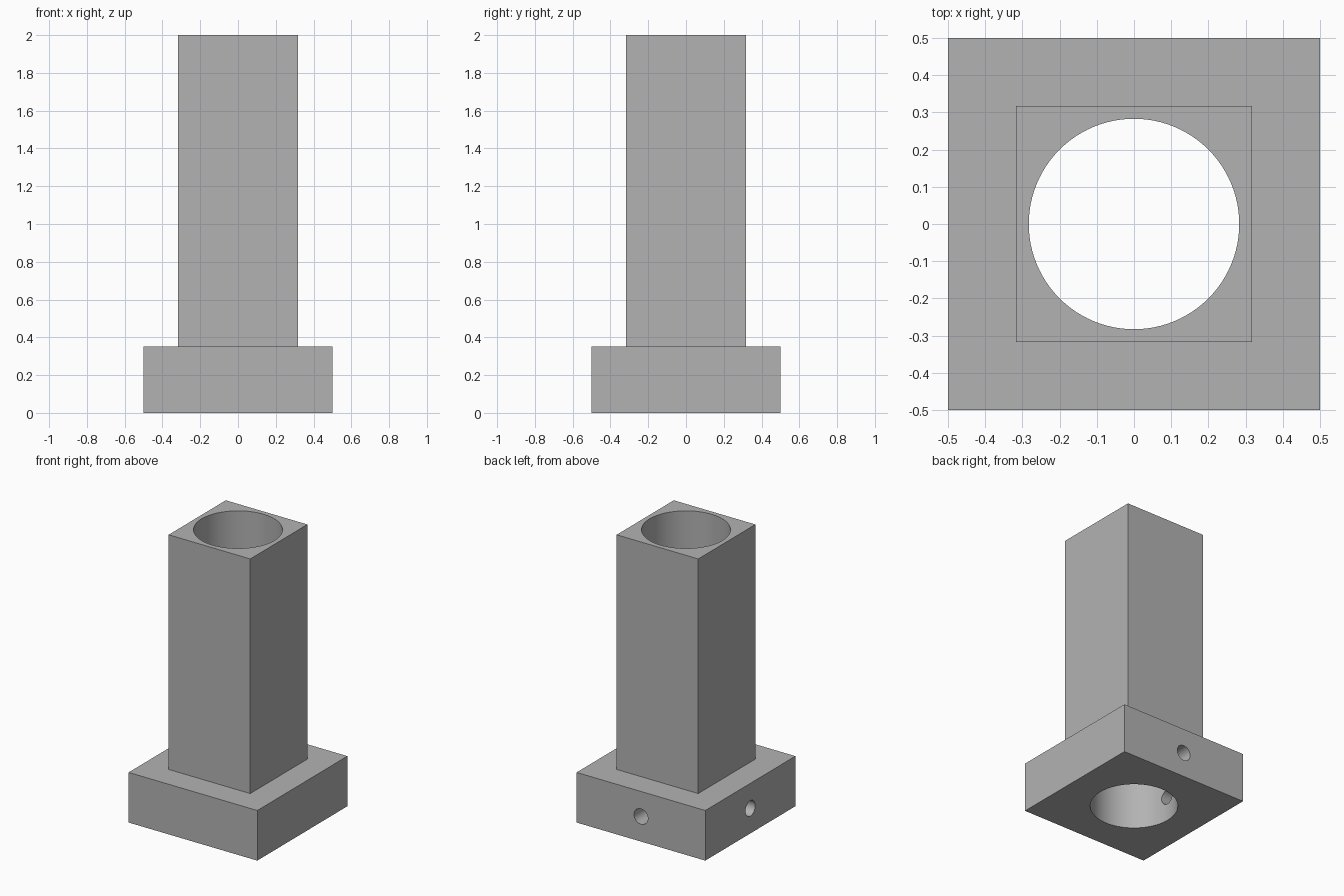
import bpy
from math import pi, radians

if "Cube" in bpy.data.objects:
    bpy.data.objects.remove(bpy.data.objects["Cube"])

BASE_H, BASE_HALF = 0.352, 0.5
COLUMN_HALF, HEIGHT = 0.317, 2.0
BORE_R, PIN_R = 0.283, 0.054

grey = bpy.data.materials.new("plain grey")
grey.use_nodes = True
colour = (0.45, 0.45, 0.45, 1)
grey.diffuse_color = colour
grey.node_tree.nodes["Principled BSDF"].inputs["Base Color"].default_value = colour


def box(name, half, bottom, top):
    bpy.ops.mesh.primitive_cube_add(size=1, location=(0, 0, (bottom + top) / 2))
    ob = bpy.context.object
    ob.name = name
    ob.scale = (2 * half, 2 * half, top - bottom)
    bpy.ops.object.transform_apply(location=True, rotation=False, scale=True)
    ob.data.materials.append(grey)
    return ob


def rod(name, radius, length, location, rotation=(0, 0, 0), sides=48):
    bpy.ops.mesh.primitive_cylinder_add(vertices=sides, radius=radius, depth=length,
                                        location=location, rotation=rotation)
    ob = bpy.context.object
    ob.name = name
    ob.hide_render = True
    ob.data.materials.append(grey)
    return ob


def combine(target, tool, operation):
    mod = target.modifiers.new(tool.name, "BOOLEAN")
    mod.operation, mod.object, mod.solver = operation, tool, "EXACT"
    bpy.context.view_layer.objects.active = target
    bpy.ops.object.modifier_apply(modifier=mod.name)
    bpy.data.objects.remove(tool)


# Square foot joined to a square column
post = box("flanged_square_post", BASE_HALF, 0, BASE_H)
combine(post, box("column", COLUMN_HALF, BASE_H / 2, HEIGHT), "UNION")

# Round bore through the full height
combine(post, rod("bore_cutter", BORE_R, 3, (0, 0, 1), sides=96), "DIFFERENCE")

# Pin holes from the back and one side of the foot into the bore
mid = BASE_H / 2
combine(post, rod("back_hole_cutter", PIN_R, 0.6, (0, 0.4, mid), (pi / 2, 0, 0)), "DIFFERENCE")
combine(post, rod("side_hole_cutter", PIN_R, 0.6, (-0.4, 0, mid), (0, pi / 2, 0)), "DIFFERENCE")

bpy.ops.object.select_all(action="DESELECT")
post.select_set(True)
bpy.context.view_layer.objects.active = post
bpy.ops.object.shade_smooth_by_angle(angle=radians(30))
